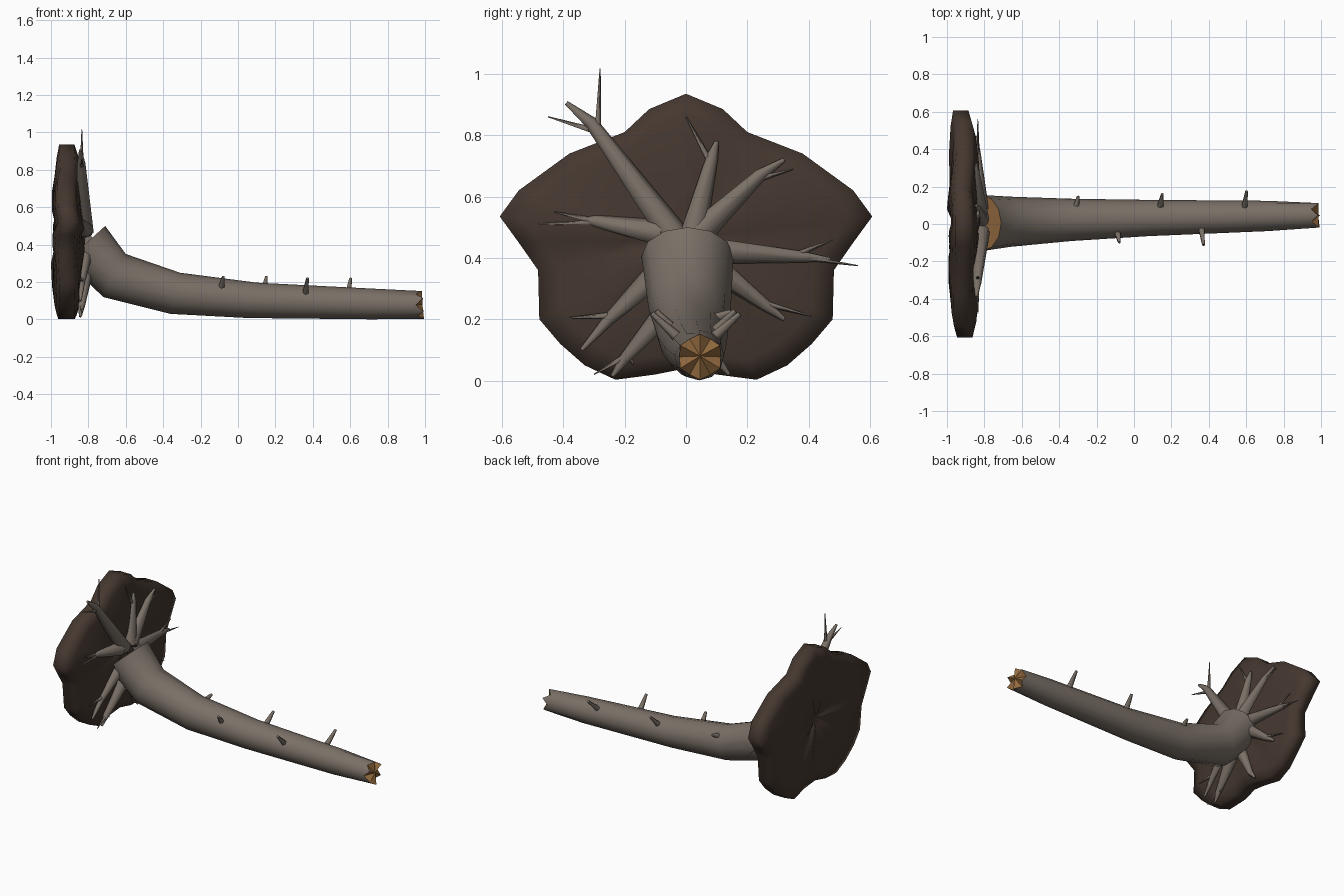
import bpy, bmesh, math, random
from mathutils import Vector

if "Cube" in bpy.data.objects:
    bpy.data.objects.remove(bpy.data.objects["Cube"])

random.seed(4)


def material(name, rgb):
    m = bpy.data.materials.new(name)
    m.diffuse_color = (*rgb, 1)
    m.use_nodes = True
    m.node_tree.nodes["Principled BSDF"].inputs["Base Color"].default_value = m.diffuse_color
    return m


BARK = material("grey bark", (0.195, 0.162, 0.135))
SOIL = material("dark soil", (0.059, 0.039, 0.029))
WOOD = material("cut wood", (0.29, 0.145, 0.05))


def finish(name, bm, mats, angle=50):
    bmesh.ops.recalc_face_normals(bm, faces=bm.faces)
    me = bpy.data.meshes.new(name)
    bm.to_mesh(me)
    bm.free()
    ob = bpy.data.objects.new(name, me)
    bpy.context.collection.objects.link(ob)
    for m in mats:
        me.materials.append(m)
    bpy.ops.object.select_all(action='DESELECT')
    ob.select_set(True)
    bpy.context.view_layer.objects.active = ob
    bpy.ops.object.shade_smooth_by_angle(angle=math.radians(angle))
    return ob


def bridge(bm, a, b):
    n = len(a)
    for i in range(n):
        bm.faces.new((a[i], a[(i + 1) % n], b[(i + 1) % n], b[i]))


def fan(bm, ring, centre, mat=0):
    c = bm.verts.new(centre)
    n = len(ring)
    for i in range(n):
        bm.faces.new((ring[i], ring[(i + 1) % n], c)).material_index = mat


# Trunk: rings given by top (x, z), bottom (x, z), centre y and half width
bm = bmesh.new()
N = 12
sections = [((-0.71, 0.50), (-0.92, 0.31), 0.005, 0.150),
            ((-0.60, 0.35), (-0.72, 0.12), 0.012, 0.134),
            ((-0.31, 0.25), (-0.36, 0.03), 0.022, 0.113),
            ((0.10, 0.197), (0.05, 0.008), 0.032, 0.097),
            ((0.72, 0.165), (0.71, 0.001), 0.043, 0.081),
            ((0.97, 0.152), (0.97, 0.003), 0.046, 0.075)]
rings = []
for k, (t, b, cy, w) in enumerate(sections):
    ring = []
    for i in range(N):
        a = 2 * math.pi * i / N
        c, s = math.cos(a), math.sin(a)
        jag, f = 0, 1
        if k == len(sections) - 1:          # splintered broken end
            jag = (0.018 if i % 2 == 0 else -0.016) + random.uniform(-0.008, 0.008)
            f = 1 if i % 2 == 0 else 0.9
        c *= f
        ring.append(bm.verts.new(((t[0] + b[0]) / 2 + c * (t[0] - b[0]) / 2 + jag,
                                  cy + s * w * f,
                                  (t[1] + b[1]) / 2 + c * (t[1] - b[1]) / 2)))
    if rings:
        bridge(bm, rings[-1], ring)
    rings.append(ring)
bm.faces.new(rings[0]).material_index = 1
fan(bm, rings[-1], (0.985, 0.046, 0.08), 1)
finish("trunk", bm, [BARK, WOOD])

# Root plate: lobed disc of soil, outline given as half and mirrored
half = [(0, 0.935), (0.12, 0.885), (0.20, 0.81), (0.38, 0.74), (0.545, 0.62),
        (0.607, 0.535), (0.545, 0.45), (0.482, 0.36), (0.478, 0.20), (0.41, 0.12),
        (0.33, 0.05), (0.23, 0.003), (0.10, 0.02), (0, 0.04)]
outline = half + [(-y, z) for y, z in half[-2:0:-1]]
CZ = 0.46
bm = bmesh.new()
# (scale, x) from the back centre over the rim to the front centre
profile = [(0.10, -0.965), (0.35, -0.984), (0.62, -0.984), (0.86, -0.972),
           (1.0, -0.957), (1.0, -0.875), (0.86, -0.855), (0.62, -0.840),
           (0.35, -0.830), (0.10, -0.83)]
prev = None
for k, (s, x) in enumerate(profile):
    ring = []
    for i, (y, z) in enumerate(outline):
        t = 2 * math.pi * i / len(outline)
        # lumpy soil, with folds running out from the dented back centre
        wob = 0.006 * math.sin(6 * t + 0.5 + 2.5 * s) + 0.006 * math.sin(9 * t)
        ring.append(bm.verts.new((max(-1, x + wob), s * y, CZ + s * (z - CZ))))
    if prev:
        bridge(bm, prev, ring)
    else:
        fan(bm, ring, (-0.94, 0, CZ))
    prev = ring
fan(bm, prev, (-0.84, 0, CZ))
# pin the back of the plate to the overall bound
min(bm.verts, key=lambda v: v.co.x).co.x = -1.0
finish("root_plate", bm, [SOIL], 95)


def taper(bm, pts, radii, sides=7):
    """Tapered tube along a list of points, closed at both ends."""
    pts = [Vector(p) for p in pts]
    last = None
    for k, p in enumerate(pts):
        d = (pts[min(k + 1, len(pts) - 1)] - pts[max(k - 1, 0)]).normalized()
        u = d.cross(Vector((1, 0, 0))).normalized()
        v = d.cross(u)
        ring = [bm.verts.new(p + radii[k] * (u * math.cos(2 * math.pi * i / sides)
                                             + v * math.sin(2 * math.pi * i / sides)))
                for i in range(sides)]
        if last:
            bridge(bm, last, ring)
        else:
            bm.faces.new(ring)
        last = ring
    bm.faces.new(last)


# Roots: base, mid and tip (y, z), then base radius and the ends of side rootlets
roots = [((-0.04, 0.47), (-0.31, 0.84), (-0.39, 0.905), 0.05, [(-0.45, 0.86), (-0.28, 1.018)]),
         ((0.02, 0.47), (0.085, 0.73), (0.10, 0.78), 0.045, [(0.0, 0.86)]),
         ((0.03, 0.47), (0.24, 0.67), (0.32, 0.72), 0.048, [(0.35, 0.69)]),
         ((0.08, 0.425), (0.37, 0.405), (0.47, 0.395), 0.045, [(0.48, 0.46), (0.56, 0.375)]),
         ((0.08, 0.38), (0.26, 0.245), (0.32, 0.20), 0.045, [(0.41, 0.21)]),
         ((-0.08, 0.48), (-0.30, 0.52), (-0.34, 0.527), 0.045, [(-0.48, 0.51), (-0.43, 0.55)]),
         ((-0.08, 0.36), (-0.25, 0.20), (-0.34, 0.10), 0.045, [(-0.38, 0.205)]),
         ((-0.05, 0.24), (-0.20, 0.07), (-0.24, 0.015), 0.042, [(-0.30, 0.02), (-0.17, 0.05)]),
         ((0.03, 0.25), (0.10, 0.07), (0.14, 0.02), 0.04, [])]
bm = bmesh.new()
for a, m, t, r, twigs in roots:
    taper(bm, [(-0.82, *a), (-0.838, *m), (-0.843, *t)], [r, r * 0.45, r * 0.15])
    for e in twigs:
        # rootlets fork off before the bend
        f = [a[i] + (m[i] - a[i]) * 0.92 for i in range(2)]
        taper(bm, [(-0.835, *f), (-0.835, *e)], [0.012, 0.002], 5)
finish("roots", bm, [BARK], 75)

# Broken branch stubs along the trunk: x, root (y, z), tip (y, z)
stubs = [(-0.31, (0.09, 0.20), (0.148, 0.225)), (0.14, (0.09, 0.155), (0.16, 0.228)),
         (0.59, (0.085, 0.135), (0.175, 0.218)), (-0.09, (-0.04, 0.165), (-0.098, 0.228)),
         (0.36, (-0.02, 0.135), (-0.112, 0.22))]
bm = bmesh.new()
for x, a, b in stubs:
    taper(bm, [(x, *a), (x + 0.012, *b)], [0.019, 0.008], 6)
finish("branch_stubs", bm, [BARK], 75)
